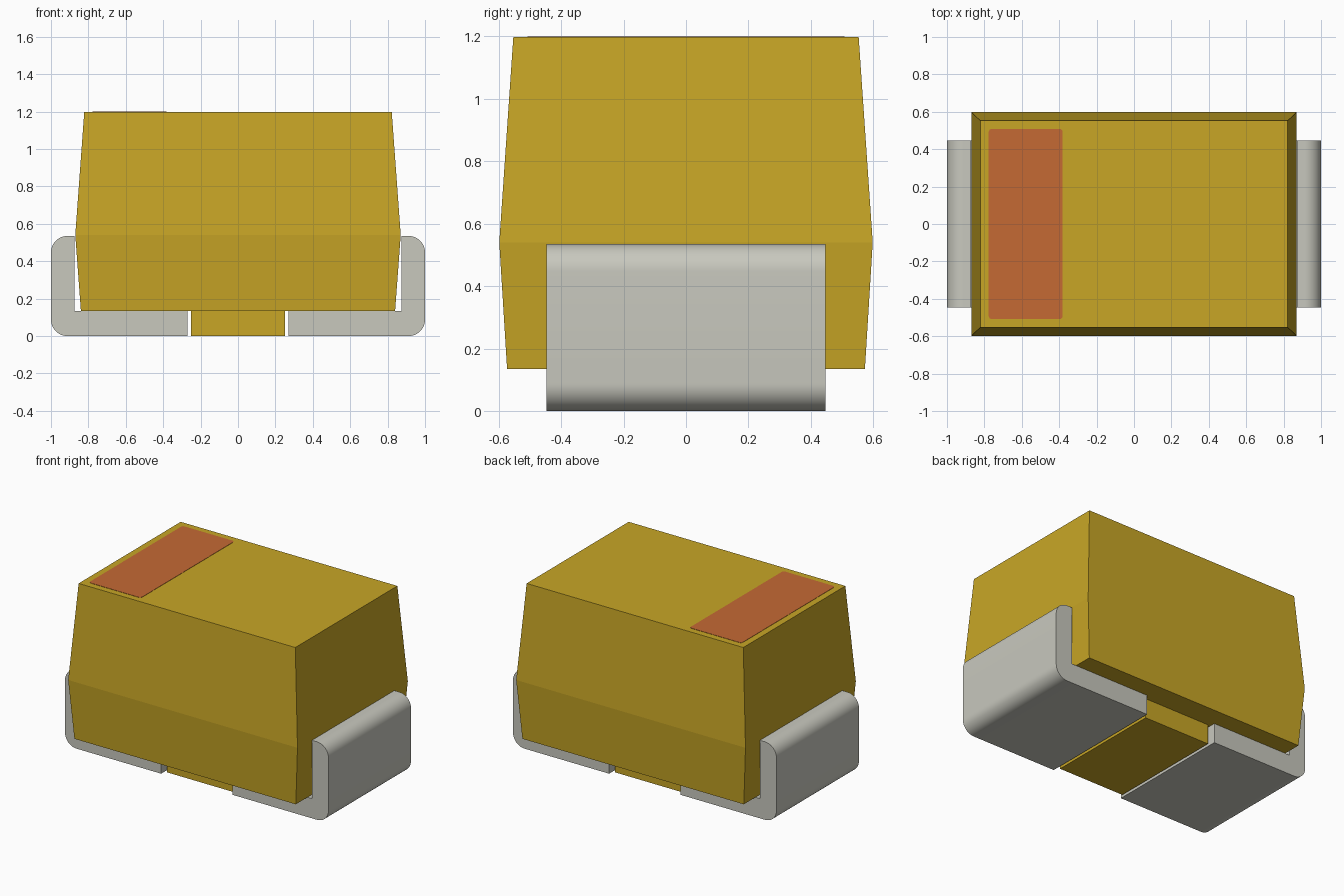
import bpy, bmesh, math

cube = bpy.data.objects.get("Cube")
if cube:
    bpy.data.objects.remove(cube, do_unlink=True)


def make_material(name, rgb, rough=0.6):
    m = bpy.data.materials.new(name)
    m.use_nodes = True
    m.diffuse_color = (*rgb, 1)
    bsdf = m.node_tree.nodes["Principled BSDF"]
    bsdf.inputs["Base Color"].default_value = (*rgb, 1)
    bsdf.inputs["Roughness"].default_value = rough
    return m


GOLD = make_material("mustard resin", (0.578, 0.381, 0.019))
METAL = make_material("tinned metal", (0.578, 0.578, 0.515))
RUST = make_material("rust red marking", (0.558, 0.144, 0.034))


def finish(name, bm, mat):
    bmesh.ops.recalc_face_normals(bm, faces=bm.faces)
    me = bpy.data.meshes.new(name)
    bm.to_mesh(me)
    bm.free()
    me.materials.append(mat)
    ob = bpy.data.objects.new(name, me)
    bpy.context.collection.objects.link(ob)
    return ob


def loft(name, rings, mat):
    """Closed solid through rings of points, capped at both ends."""
    bm = bmesh.new()
    loops = [[bm.verts.new(p) for p in ring] for ring in rings]
    n = len(loops[0])
    for a, b in zip(loops, loops[1:]):
        for i in range(n):
            j = (i + 1) % n
            bm.faces.new((a[i], a[j], b[j], b[i]))
    bm.faces.new(loops[0])
    bm.faces.new(loops[-1])
    return finish(name, bm, mat)


def rect(hx, hy, z):
    return [(-hx, -hy, z), (hx, -hy, z), (hx, hy, z), (-hx, hy, z)]


def arc(cx, cy, r, start, steps):
    """Quarter circle, counter-clockwise from the start angle in degrees."""
    return [(cx + r * math.cos(math.radians(start + 90 * i / steps)),
             cy + r * math.sin(math.radians(start + 90 * i / steps)))
            for i in range(steps + 1)]


# Moulded body, widest at the parting line
loft("body", [rect(0.84, 0.573, 0.135), rect(0.87, 0.598, 0.54),
              rect(0.822, 0.553, 1.198)], GOLD)

# Pad under the body between the terminals
loft("underside_pad", [rect(0.25, 0.41, 0.0), rect(0.25, 0.41, 0.135)], GOLD)

# Bent terminals: L-shaped profile with rounded outer corners
R = 0.088
profile = ([(0.27, 0.0)] + arc(1 - R, R, R, 270, 12) + arc(1 - R, 0.535 - R, R, 0, 12)
           + [(0.874, 0.535), (0.874, 0.135), (0.27, 0.135)])
for side, s in (("left", 1), ("right", -1)):
    ob = loft(side + "_terminal",
              [[(s * x, y, z) for x, z in profile] for y in (-0.447, 0.447)], METAL)
    bpy.ops.object.select_all(action="DESELECT")
    ob.select_set(True)
    bpy.context.view_layer.objects.active = ob
    bpy.ops.object.shade_smooth_by_angle(angle=math.radians(30))

# Polarity band: thin plate with slightly rounded corners
X0, X1, Y, C = -0.777, -0.382, 0.508, 0.016
outline = (arc(X1 - C, Y - C, C, 0, 4) + arc(X0 + C, Y - C, C, 90, 4)
           + arc(X0 + C, -Y + C, C, 180, 4) + arc(X1 - C, -Y + C, C, 270, 4))
loft("polarity_band", [[(x, y, z) for x, y in outline] for z in (1.197, 1.2)], RUST)
